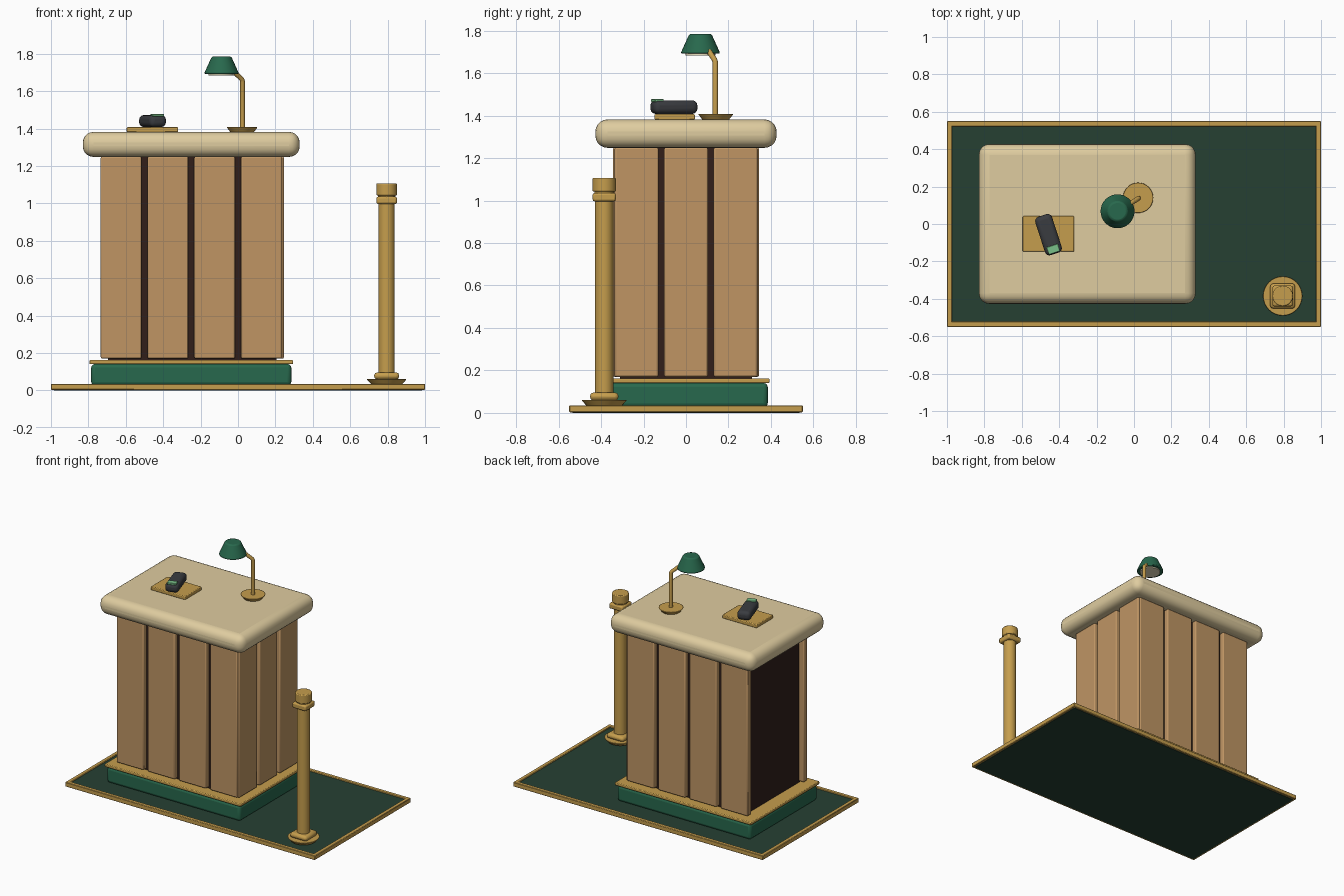
import bpy, math
from mathutils import Vector

if "Cube" in bpy.data.objects:
    bpy.data.objects.remove(bpy.data.objects["Cube"])


def mat(name, rgb):
    m = bpy.data.materials.new(name)
    m.diffuse_color = [(c / 255) ** 2.2 for c in rgb] + [1]
    m.use_nodes = True
    m.node_tree.nodes["Principled BSDF"].inputs["Base Color"].default_value = m.diffuse_color
    return m


BRASS = mat("brass", (196, 156, 78))
WOOD = mat("wood", (190, 148, 100))
DARK = mat("dark_wood", (52, 36, 32))
CREAM = mat("cream", (222, 203, 158))
GREEN = mat("green", (44, 104, 78))
CARPET = mat("carpet", (42, 66, 54))
BLACK = mat("charcoal", (60, 62, 66))
MINT = mat("mint", (120, 190, 135))
GLOW = mat("glow", (235, 225, 190))


def finish(o, name, m, bevel=0, seg=2):
    o.name = name
    o.data.materials.append(m)
    if bevel:
        b = o.modifiers.new("bevel", 'BEVEL')
        b.width, b.segments = bevel, seg
        b.limit_method = 'ANGLE'
    bpy.ops.object.shade_smooth_by_angle(angle=math.radians(35))
    return o


def box(name, x, y, z, m, bevel=0, seg=2, rot=0):
    """Box from (min, max) ranges."""
    bpy.ops.mesh.primitive_cube_add(
        size=1, location=[(r[0] + r[1]) / 2 for r in (x, y, z)], rotation=(0, 0, rot))
    o = bpy.context.object
    o.scale = [r[1] - r[0] for r in (x, y, z)]
    bpy.ops.object.transform_apply(location=False, rotation=False, scale=True)
    return finish(o, name, m, bevel, seg)


def cone(name, x, y, z, r1, r2, m, bevel=0):
    bpy.ops.mesh.primitive_cone_add(vertices=32, radius1=r1, radius2=r2, depth=z[1] - z[0],
                                    location=(x, y, (z[0] + z[1]) / 2))
    return finish(bpy.context.object, name, m, bevel)


def around(c, r):
    return (c - r, c + r)


# carpet with brass edging
box("carpet", (-.985, .985), (-.535, .535), (0, .028), CARPET)
for s in (-1, 1):
    box("carpet_edge_long", (-1, 1), around(s * .536, .014), (.003, .035), BRASS, .003, 1)
    box("carpet_edge_short", around(s * .986, .014), (-.53, .53), (.003, .035), BRASS, .003, 1)

# counter plinth, trim and core
box("plinth", (-.785, .285), (-.385, .385), (.026, .141), GREEN, .02, 3)
box("plinth_trim", (-.795, .295), (-.393, .393), (.14, .162), BRASS, .005, 2)
box("counter_core", (-.695, .205), (-.31, .31), (.16, 1.26), DARK)

# planks on front, back and right side
for i in range(4):
    for s, n in ((-1, "front_plank"), (1, "back_plank")):
        box(n, around(-.625 + .25 * i, .109), around(s * .322, .022), (.17, 1.25), WOOD, .008)
for i in (-1, 0, 1):
    box("side_plank", (.2, .246), around(.233 * i, .103), (.17, 1.25), WOOD, .008)

# counter top
box("counter_top", (-.83, .33), (-.427, .427), (1.248, 1.382), CREAM, .058, 5)

# tray and handset with small screen
box("tray", (-.595, -.32), (-.148, .042), (1.38, 1.407), BRASS, .005)
a = math.radians(18)
box("handset", around(-.457, .047), around(-.057, .108), (1.408, 1.472), BLACK, .025, 4, a)
box("handset_screen", around(-.457 + .082 * math.sin(a), .032),
    around(-.057 - .082 * math.cos(a), .021), (1.465, 1.478), MINT, .002, 1, a)

# desk lamp
cone("lamp_base", .022, .14, (1.38, 1.407), .062, .083, BRASS, .004)
cu = bpy.data.curves.new("lamp_arm", 'CURVE')
cu.dimensions = '3D'
cu.bevel_depth, cu.bevel_resolution, cu.use_fill_caps = .013, 3, True
sp = cu.splines.new('POLY')
path = [(.024, .138, 1.4), (.024, .138, 1.652), (.02, .134, 1.664), (-.03, .103, 1.71), (-.06, .085, 1.73)]
sp.points.add(len(path) - 1)
for p, c in zip(sp.points, path):
    p.co = (*c, 1)
cu.materials.append(BRASS)
bpy.context.collection.objects.link(bpy.data.objects.new("lamp_arm", cu))
cone("lamp_shade", -.088, .068, (1.692, 1.785), .094, .052, GREEN, .008)
cone("lamp_diffuser", -.088, .068, (1.684, 1.694), .07, .07, GLOW)

# barrier post
px, py = .795, -.385
cone("post_foot", px, py, (.033, .06), .083, .107, BRASS, .004)
box("post_foot_block", around(px, .067), around(py, .067), (.058, .096), BRASS, .016, 2)
cone("post_shaft", px, py, (.09, 1.0), .043, .043, BRASS)
box("post_collar", around(px, .055), around(py, .055), (.996, 1.036), BRASS, .01, 2)
cone("post_neck", px, py, (1.03, 1.046), .047, .047, BRASS)
cone("post_cap", px, py, (1.042, 1.107), .055, .055, BRASS, .006)
